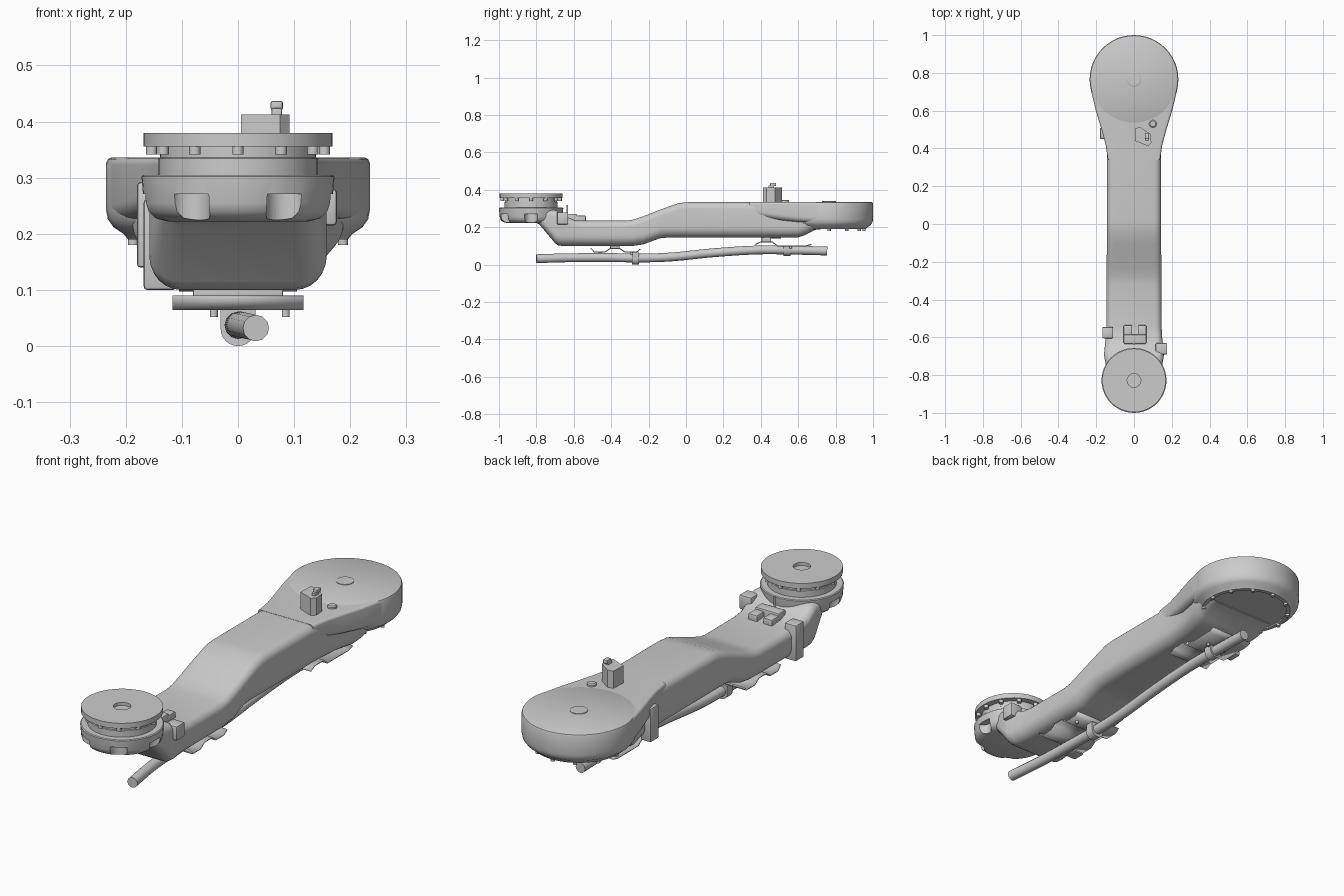
import bpy, bmesh, math
from mathutils import Matrix, Vector

if "Cube" in bpy.data.objects:
    bpy.data.objects.remove(bpy.data.objects["Cube"])

HEAD = Vector((0, -0.828, 0))    # front joint axis
TAIL = Vector((0, 0.765, 0))     # rear joint axis


def finish(bm, name, angle=32):
    bmesh.ops.recalc_face_normals(bm, faces=bm.faces)
    me = bpy.data.meshes.new(name)
    bm.to_mesh(me)
    bm.free()
    ob = bpy.data.objects.new(name, me)
    bpy.context.collection.objects.link(ob)
    smooth(ob, angle)
    return ob


def smooth(ob, angle=32):
    bpy.ops.object.select_all(action='DESELECT')
    ob.select_set(True)
    bpy.context.view_layer.objects.active = ob
    bpy.ops.object.shade_smooth_by_angle(angle=math.radians(angle))


def loft(name, rings):
    bm = bmesh.new()
    rows = [[bm.verts.new(p) for p in r] for r in rings]
    n = len(rows[0])
    for a, b in zip(rows, rows[1:]):
        for i in range(n):
            bm.faces.new((a[i], a[(i + 1) % n], b[(i + 1) % n], b[i]))
    bm.faces.new(rows[0])
    bm.faces.new(rows[-1])
    return finish(bm, name)


def lathe(name, profile, centre, n=48):
    turn = [2 * math.pi * i / n for i in range(n)]
    return loft(name, [[centre + Vector((r * math.sin(t), -r * math.cos(t), z)) for t in turn]
                       for r, z in profile])


def section(y, w, zb, zt, rb, rt, seg=6):
    # rounded rectangle across the arm at one station
    h = zt - zb
    rb, rt = min(rb, h * 0.48), min(rt, h * 0.48)
    pts = []
    for sx, sz, r, start in ((1, 1, rt, 0), (-1, 1, rt, 90), (-1, -1, rb, 180), (1, -1, rb, 270)):
        cx, cz = sx * (w - r), (zt - r if sz > 0 else zb + r)
        for k in range(seg + 1):
            a = math.radians(start + 90 * k / seg)
            pts.append((cx + r * math.cos(a), y, cz + r * math.sin(a)))
    return pts


def box(name, x, y, z, bevel=0.006):
    bm = bmesh.new()
    size = (x[1] - x[0], y[1] - y[0], z[1] - z[0])
    mid = Vector((sum(x) / 2, sum(y) / 2, sum(z) / 2))
    bmesh.ops.create_cube(bm, size=1, matrix=Matrix.Translation(mid) @ Matrix.Diagonal((*size, 1)))
    if bevel:
        bmesh.ops.bevel(bm, geom=bm.edges[:], offset=bevel, segments=2, affect='EDGES', profile=0.5)
    return finish(bm, name)


def ring_of_cylinders(name, centre, radius, angles, r, z0, z1, seg=12):
    bm = bmesh.new()
    for d in angles:
        a = math.radians(d)
        p = centre + Vector((radius * math.sin(a), -radius * math.cos(a), (z0 + z1) / 2))
        bmesh.ops.create_cone(bm, cap_ends=True, segments=seg, radius1=r, radius2=r,
                              depth=z1 - z0, matrix=Matrix.Translation(p))
    return finish(bm, name)


# Cranked main beam
loft("arm_beam", [section(y, w, zb, zt, 0.055, 0.035) for y, w, zb, zt in (
    (-0.80, 0.138, 0.224, 0.300), (-0.785, 0.142, 0.216, 0.300), (-0.70, 0.158, 0.115, 0.292),
    (-0.685, 0.158, 0.104, 0.286), (-0.66, 0.156, 0.100, 0.265), (-0.60, 0.149, 0.100, 0.240),
    (-0.54, 0.146, 0.100, 0.235), (-0.32, 0.145, 0.100, 0.235), (-0.28, 0.145, 0.101, 0.241),
    (-0.23, 0.145, 0.108, 0.258), (-0.14, 0.144, 0.141, 0.293), (-0.10, 0.143, 0.145, 0.308),
    (-0.04, 0.143, 0.145, 0.329), (0.01, 0.143, 0.145, 0.334), (0.40, 0.143, 0.145, 0.334),
    (0.52, 0.153, 0.145, 0.334), (0.60, 0.175, 0.146, 0.334), (0.64, 0.187, 0.160, 0.334),
    (0.69, 0.195, 0.186, 0.334), (0.74, 0.195, 0.192, 0.334))])

# Teardrop flare leading into the rear housing
loft("rear_flare", [section(y, w, zb, 0.335, 0.03, 0.012) for y, w, zb in (
    (0.34, 0.138, 0.262), (0.42, 0.150, 0.250), (0.50, 0.172, 0.238),
    (0.60, 0.202, 0.228), (0.70, 0.226, 0.222), (0.765, 0.2345, 0.220))])

# Rear housing with a recessed underside plate and raised cap
lathe("rear_housing", [(0.178, 0.196), (0.178, 0.190), (0.196, 0.190), (0.204, 0.200), (0.222, 0.212),
                       (0.232, 0.226), (0.235, 0.242), (0.235, 0.326), (0.232, 0.333), (0.226, 0.336)], TAIL)
lathe("rear_cap", [(0.037, 0.33), (0.037, 0.339), (0.034, 0.341)], TAIL, 32)
ring_of_cylinders("rear_bolts", TAIL, 0.187, range(0, 360, 30), 0.009, 0.180, 0.195)

# Front housing with rounded pockets cut in the rim
head = lathe("front_housing", [(0.125, 0.222), (0.150, 0.228), (0.163, 0.240), (0.168, 0.255),
                               (0.172, 0.302), (0.168, 0.305)], HEAD)
cutter = ring_of_cylinders("pocket_cutter", HEAD, 0.172, (-90, -30, 30, 90), 0.036, 0.18, 0.271, 24)
cutter.hide_render = True
cut = head.modifiers.new("pockets", 'BOOLEAN')
cut.operation, cut.object, cut.solver = 'DIFFERENCE', cutter, 'EXACT'
bpy.context.view_layer.objects.active = head
bpy.ops.object.modifier_apply(modifier=cut.name)
bpy.data.objects.remove(cutter)
smooth(head)

# Joint neck, flange and flange bolts
lathe("joint_neck", [(0.142, 0.300), (0.142, 0.334), (0.139, 0.336), (0.139, 0.358)], HEAD)
lathe("joint_flange", [(0.139, 0.356), (0.168, 0.356), (0.168, 0.380), (0.036, 0.380), (0.036, 0.366)], HEAD)
ring_of_cylinders("flange_bolts", HEAD, 0.154, range(0, 360, 30), 0.010, 0.341, 0.358)

# Saddle bracket behind the front joint
box("saddle_base", (-0.055, 0.065), (-0.635, -0.585), (0.225, 0.272))
for i, x in enumerate((-0.055, 0.020)):
    box(f"saddle_leg_{i}", (x, x + 0.045), (-0.60, -0.535), (0.225, 0.262))
ring_of_cylinders("saddle_pin", Vector((0, -0.635, 0)), 0, (0,), 0.005, 0.26, 0.318)

# Side boxes and covers
box("left_front_cover", (-0.168, -0.11), (-0.605, -0.545), (0.100, 0.262))
box("right_front_box", (0.115, 0.176), (-0.690, -0.630), (0.215, 0.280))
box("left_rear_cover", (-0.180, -0.13), (0.450, 0.510), (0.140, 0.292))

# Connector block on top: skewed prism with a small plug
shape = ((0.005, 0.44), (0.075, 0.412), (0.092, 0.43), (0.088, 0.475), (0.035, 0.512), (0.008, 0.508))
loft("connector_block", [[(x, y, z) for x, y in shape] for z in (0.33, 0.413)])
box("connector_stem", (0.060, 0.078), (0.440, 0.470), (0.405, 0.424), 0.002)
box("connector_plug", (0.058, 0.080), (0.450, 0.482), (0.420, 0.437), 0.004)
lathe("top_button", [(0.020, 0.33), (0.020, 0.342), (0.015, 0.346)], Vector((0.10, 0.53, 0)), 20)


# Folded sheet brackets under the arm
def folded_sheet(name, half, pts):
    bm = bmesh.new()
    rows = [[bm.verts.new((s * half, y, z)) for s in (-1, 1)] for y, z in pts]
    for a, b in zip(rows, rows[1:]):
        bm.faces.new((a[0], a[1], b[1], b[0]))
    ob = finish(bm, name, 20)
    mod = ob.modifiers.new("thickness", 'SOLIDIFY')
    mod.thickness, mod.offset = 0.006, 0


folded_sheet("front_hose_bracket", 0.117, ((-0.51, 0.088), (-0.49, 0.067), (-0.435, 0.067), (-0.405, 0.087),
                                           (-0.355, 0.087), (-0.325, 0.067), (-0.265, 0.067), (-0.245, 0.083)))
folded_sheet("rear_hose_bracket", 0.105, ((0.37, 0.108), (0.40, 0.122), (0.46, 0.122), (0.49, 0.100),
                                          (0.64, 0.100), (0.67, 0.108)))
box("front_bracket_mount", (-0.08, 0.08), (-0.405, -0.355), (0.085, 0.106), 0.003)
box("rear_bracket_mount", (-0.07, 0.07), (0.405, 0.455), (0.120, 0.150), 0.003)
for i, (x, y, z) in enumerate(((-0.043, -0.29, 0.052), (0.085, -0.29, 0.052), (-0.043, 0.56, 0.086),
                               (0.043, 0.56, 0.086), (-0.043, -0.46, 0.052))):
    ring_of_cylinders(f"bracket_screw_{i}", Vector((x, y, 0)), 0, (0,), 0.007, z, z + 0.016)

# Hose below the arm
cu = bpy.data.curves.new("hose", 'CURVE')
cu.dimensions, cu.bevel_depth, cu.bevel_resolution, cu.use_fill_caps = '3D', 0.0235, 4, True
cu.resolution_u = 8
path = ((0.032, -0.80, 0.032), (0.010, -0.62, 0.037), (0, -0.40, 0.038), (0, -0.27, 0.036), (0, -0.10, 0.040),
        (0, 0.15, 0.064), (0, 0.40, 0.079), (0, 0.55, 0.078), (0, 0.755, 0.073))
sp = cu.splines.new('BEZIER')
sp.bezier_points.add(len(path) - 1)
for bp, co in zip(sp.bezier_points, path):
    bp.co = co
    bp.handle_left_type = bp.handle_right_type = 'AUTO'
hose = bpy.data.objects.new("hose", cu)
bpy.context.collection.objects.link(hose)
bpy.ops.object.select_all(action='DESELECT')
hose.select_set(True)
bpy.context.view_layer.objects.active = hose
bpy.ops.object.convert(target='MESH')
smooth(bpy.context.view_layer.objects.active, 40)

# Hose clamps: half-round straps reaching up to the brackets
for name, y, zc, top, r in (("front_clamp", -0.27, 0.031, 0.066, 0.031), ("rear_clamp", 0.54, 0.077, 0.100, 0.030)):
    arc = [(-r, top), *((-r * math.cos(math.pi * k / 12), zc - r * math.sin(math.pi * k / 12))
                        for k in range(13)), (r, top)]
    loft(name, [[(x, y + dy, z) for x, z in arc] for dy in (-0.02, 0.02)])
